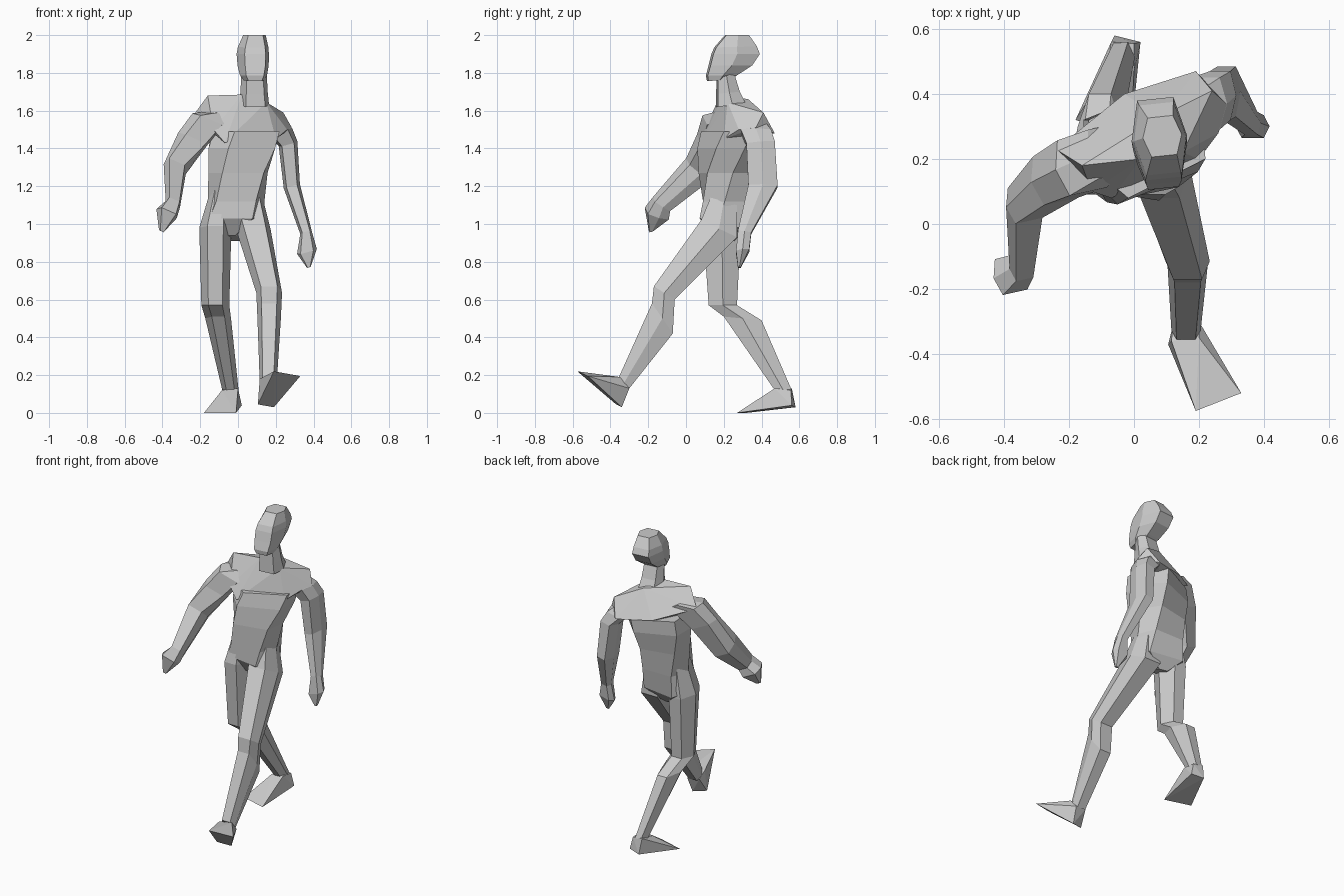
import bpy
import bmesh
from math import cos, sin, radians
from mathutils import Vector

cube = bpy.data.objects.get("Cube")
if cube:
    bpy.data.objects.remove(cube, do_unlink=True)

# Single plain grey for the whole figure
grey = bpy.data.materials.new("plain_grey")
grey.use_nodes = True
colour = (0.6, 0.6, 0.6, 1.0)
grey.diffuse_color = colour
grey.node_tree.nodes["Principled BSDF"].inputs["Base Color"].default_value = colour


def finish(name, mesh_builder):
    """Turn a bmesh into a flat shaded object with consistent normals."""
    bmesh.ops.recalc_face_normals(mesh_builder, faces=mesh_builder.faces[:])
    mesh = bpy.data.meshes.new(name)
    mesh_builder.to_mesh(mesh)
    mesh_builder.free()
    mesh.materials.append(grey)
    part = bpy.data.objects.new(name, mesh)
    bpy.context.scene.collection.objects.link(part)
    return part


def turned(yaw):
    """Sideways direction of a cross-section turned about z."""
    return Vector((cos(radians(yaw)), sin(radians(yaw)), 0))


def section(x, front_y, front_z, back_y, back_z, half_width, side, pinch):
    """Six-sided cross-section between a front and a back point."""
    middle_y = (front_y + back_y) / 2
    skew = -side.y / side.x
    front = Vector((x + (front_y - middle_y) * skew, front_y, front_z))
    back = Vector((x + (back_y - middle_y) * skew, back_y, back_z))
    middle = (front + back) / 2
    across = side * half_width
    return [front - across * pinch, front + across * pinch, middle + across,
            back + across * pinch, back - across * pinch, middle - across]


def loft(name, stations, side=None, pinch=0.65):
    """Skin a row of cross-sections; a station may end with its own direction."""
    builder = bmesh.new()
    rings = []
    for station in stations:
        direction = side if side else station[-1]
        points = section(*station[:6], direction, pinch)
        rings.append([builder.verts.new(point) for point in points])
    for lower, upper in zip(rings, rings[1:]):
        count = len(lower)
        for i in range(count):
            j = (i + 1) % count
            builder.faces.new((lower[i], lower[j], upper[j], upper[i]))
    builder.faces.new(rings[0])
    builder.faces.new(rings[-1])
    return finish(name, builder)


def wedge(name, points):
    """Convex block around a few corner points."""
    builder = bmesh.new()
    for point in points:
        builder.verts.new(point)
    bmesh.ops.convex_hull(builder, input=builder.verts[:])
    return finish(name, builder)


# Stations: x, front y, front z, back y, back z, half width
# Torso twists from the hips up to the chest
loft("torso", [
    (-.03, .15, .94, .25, .91, .04, turned(-12)),
    (-.02, .09, 1.03, .3, .98, .165, turned(-9)),
    (-.01, .09, 1.12, .32, 1.12, .15, turned(0)),
    (0, .09, 1.27, .34, 1.27, .16, turned(12)),
    (.02, .11, 1.4, .37, 1.4, .19, turned(22)),
    (.04, .14, 1.49, .38, 1.49, .19, turned(27)),
], pinch=0.7)

# Shoulder block slopes down to the left and carries the neck
wedge("shoulders", [
    (-.16, .18, 1.68), (-.24, .23, 1.57), (-.13, .1, 1.5),
    (-.07, .08, 1.43), (.2, .2, 1.45), (.26, .28, 1.5),
    (.285, .37, 1.51), (.24, .41, 1.59), (.19, .47, 1.48),
    (-.03, .4, 1.5), (.02, .2, 1.685), (.15, .22, 1.645),
    (.08, .33, 1.66),
])

# Neck and head
head_side = turned(6)
loft("neck", [
    (.085, .165, 1.62, .31, 1.64, .08),
    (.085, .165, 1.69, .28, 1.7, .073),
    (.085, .165, 1.77, .25, 1.8, .068),
], head_side)
loft("head", [
    (.085, .115, 1.757, .23, 1.765, .055),
    (.082, .11, 1.785, .27, 1.79, .072),
    (.08, .125, 1.84, .345, 1.84, .083),
    (.078, .14, 1.9, .385, 1.9, .086),
    (.08, .155, 1.935, .37, 1.94, .081),
    (.087, .21, 2, .33, 2, .06),
], head_side)

# Arms, each running from inside the shoulder down to the fingertips
loft("right_arm", [
    (-.08, .15, 1.57, .3, 1.57, .07),
    (-.16, .1, 1.55, .27, 1.55, .09),
    (-.24, .07, 1.45, .22, 1.45, .085),
    (-.335, .01, 1.33, .12, 1.25, .065),
    (-.345, -.17, 1.13, -.09, 1.08, .042),
    (-.378, -.21, 1.07, -.1, 1.04, .06),
    (-.405, -.195, .96, -.17, .97, .015),
], Vector((.9, .2, -.4)), 0.7)
loft("left_arm", [
    (.18, .28, 1.53, .42, 1.53, .06),
    (.22, .29, 1.49, .45, 1.49, .07),
    (.265, .32, 1.42, .47, 1.43, .052),
    (.285, .33, 1.2, .485, 1.2, .045),
    (.36, .275, .96, .345, .95, .032),
    (.365, .265, .85, .335, .86, .055),
    (.375, .275, .77, .29, .77, .01),
], Vector((.95, 0, .25)))

# Legs, each running from inside the hip down to the ankle
leg_side = turned(0)
loft("right_leg", [
    (-.1, .13, 1.18, .28, 1.18, .045),
    (-.12, .09, .99, .29, .97, .085),
    (-.12, .12, .57, .27, .57, .074),
    (-.105, .2, .51, .4, .49, .068),
    (-.04, .47, .12, .56, .12, .043),
], leg_side, pinch=0.5)
loft("left_leg", [
    (.075, .13, 1.14, .27, 1.1, .06),
    (.08, .08, 1.02, .27, .93, .092),
    (.165, -.17, .67, -.06, .6, .068),
    (.165, -.18, .58, -.07, .42, .062),
    (.16, -.355, .19, -.3, .13, .045),
], leg_side)

# Feet: two toe corners, two heel corners, then the ankle
wedge("right_foot", [
    (-.18, .32, 0), (-.01, .27, 0),
    (-.06, .58, .03), (.02, .56, .04),
    (-.085, .47, .12), (0, .47, .13),
    (-.07, .56, .13), (0, .555, .12),
])
wedge("left_foot", [
    (.19, -.575, .22), (.33, -.52, .195),
    (.105, -.37, .045), (.19, -.34, .03),
    (.115, -.36, .18), (.2, -.35, .19),
    (.12, -.31, .14), (.2, -.3, .13),
])
